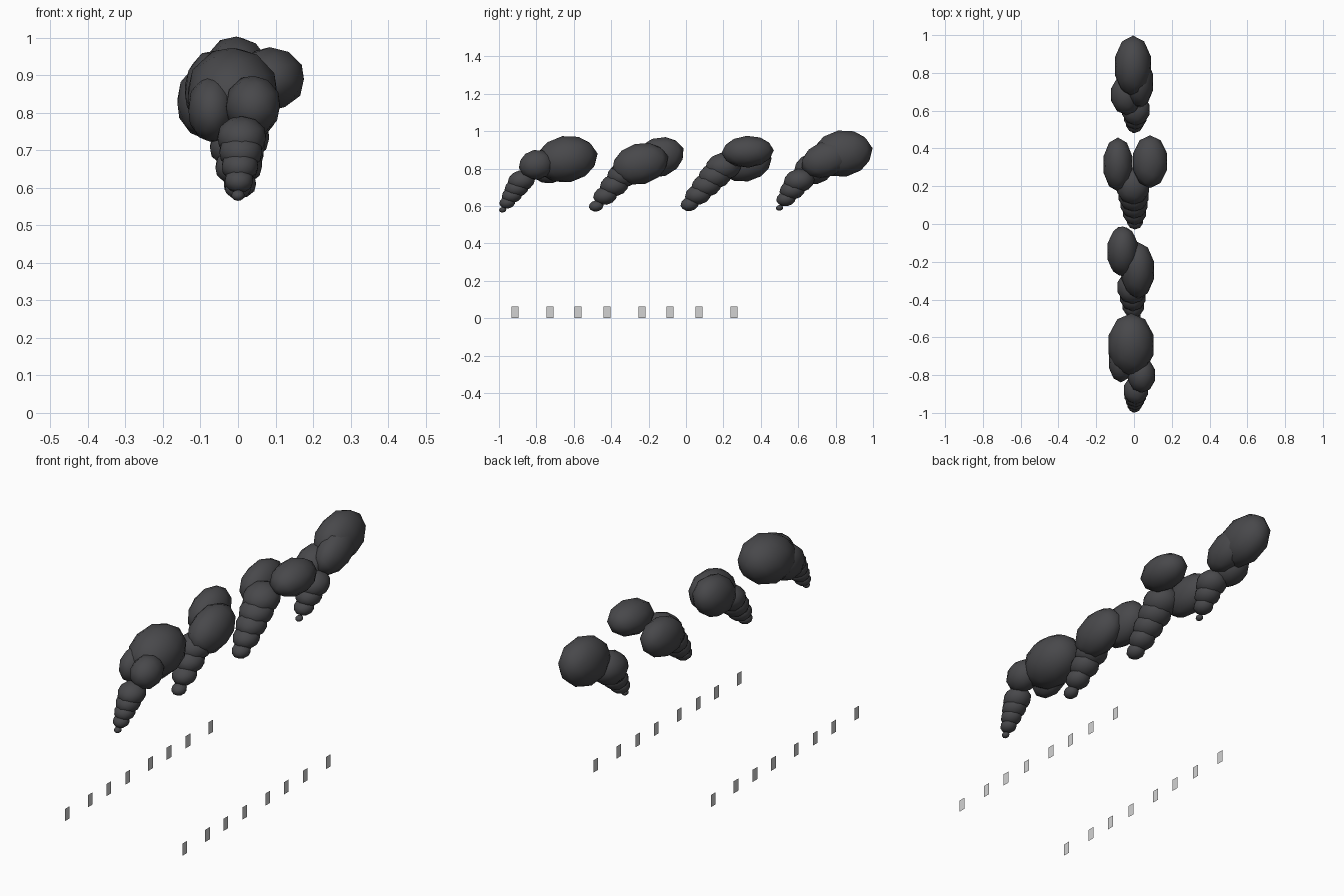
import bpy, bmesh
from math import radians
from mathutils import Matrix, Vector

cube = bpy.data.objects.get("Cube")
if cube:
    bpy.data.objects.remove(cube, do_unlink=True)


def make_material(name, red, green, blue):
    material = bpy.data.materials.new(name)
    material.use_nodes = True
    colour = (red, green, blue, 1)
    material.diffuse_color = colour
    shader = material.node_tree.nodes["Principled BSDF"]
    shader.inputs["Base Color"].default_value = colour
    return material


smoke = make_material("charcoal smoke", red=.065, green=.065, blue=.07)
pale_grey = make_material("pale grey", red=.65, green=.65, blue=.65)


def add_object(name, bm, material, smooth):
    mesh = bpy.data.meshes.new(name)
    bm.to_mesh(mesh)
    bm.free()
    for polygon in mesh.polygons:
        polygon.use_smooth = smooth
    mesh.materials.append(material)
    obj = bpy.data.objects.new(name, mesh)
    bpy.context.collection.objects.link(obj)


def add_puff(name, centre, width, length, height, tilt=10):
    """Faceted ellipsoid given by its radii, rising towards the back."""
    matrix = (Matrix.Translation(centre)
              @ Matrix.Rotation(radians(tilt), 4, 'X')
              @ Matrix.Diagonal((width, length, height, 1)))
    bm = bmesh.new()
    bmesh.ops.create_icosphere(bm, subdivisions=2, radius=1, matrix=matrix)
    add_object(name, bm, smoke, smooth=True)


def add_tail(name, tip, top, count, tip_radius, top_radius):
    """Row of puffs that swell quickly from the tip to the top."""
    for index in range(count):
        step = index / (count - 1)
        radius = tip_radius + (top_radius - tip_radius) * step ** .6
        centre = Vector(tip).lerp(Vector(top), step)
        add_puff(f"{name}_{index + 1}", centre, width=radius * .9,
                 length=radius, height=radius * .75)


# Front plume
add_tail("front_plume_tail", tip=(0, -.98, .58), top=(.01, -.88, .735),
         count=5, tip_radius=.02, top_radius=.075)
add_puff("front_plume_crown", centre=(-.015, -.64, .85),
         width=.125, length=.17, height=.125)
add_puff("front_plume_right_puff", centre=(-.07, -.73, .81),
         width=.065, length=.11, height=.09)
add_puff("front_plume_left_puff", centre=(.04, -.8, .82),
         width=.075, length=.095, height=.08)

# Front middle plume
add_tail("front_middle_plume_tail", tip=(0, -.48, .6), top=(-.01, -.335, .765),
         count=4, tip_radius=.04, top_radius=.09)
add_puff("front_middle_plume_crown", centre=(-.06, -.145, .86),
         width=.085, length=.14, height=.105, tilt=20)
add_puff("front_middle_plume_left_puff", centre=(.02, -.245, .825),
         width=.09, length=.155, height=.11, tilt=15)

# Back middle plume
add_tail("back_middle_plume_tail", tip=(.005, .02, .61), top=(-.005, .2, .81),
         count=5, tip_radius=.05, top_radius=.1)
add_puff("back_middle_plume_left_puff", centre=(.085, .33, .89),
         width=.095, length=.14, height=.085, tilt=3)
add_puff("back_middle_plume_right_puff", centre=(-.085, .315, .83),
         width=.08, length=.145, height=.1)

# Back plume
add_tail("back_plume_tail", tip=(0, .5, .59), top=(.01, .605, .735),
         count=4, tip_radius=.02, top_radius=.085)
add_puff("back_plume_crown", centre=(-.005, .835, .88),
         width=.1, length=.165, height=.125)
add_puff("back_plume_left_puff", centre=(.03, .75, .85),
         width=.075, length=.14, height=.095, tilt=20)
add_puff("back_plume_right_puff", centre=(-.04, .685, .8),
         width=.085, length=.11, height=.085)


def add_panel(name, x, y, width, height):
    """Upright rectangle facing sideways, standing on the ground."""
    bm = bmesh.new()
    front = bm.verts.new((x, y - width / 2, 0))
    back = bm.verts.new((x, y + width / 2, 0))
    back_top = bm.verts.new((x, y + width / 2, height))
    front_top = bm.verts.new((x, y - width / 2, height))
    face = bm.faces.new((front, back, back_top, front_top))
    if x < 0:
        face.normal_flip()
    add_object(name, bm, pale_grey, smooth=False)


# Two mirrored rows of panels, spaced in repeating groups of three
group_offsets = (0, .187, .337)
for index in range(8):
    group, place = divmod(index, len(group_offsets))
    y = -.914 + group * .492 + group_offsets[place]
    for side, x in (("left", .335), ("right", -.335)):
        add_panel(f"{side}_side_panel_{index + 1}", x, y, width=.038, height=.063)
